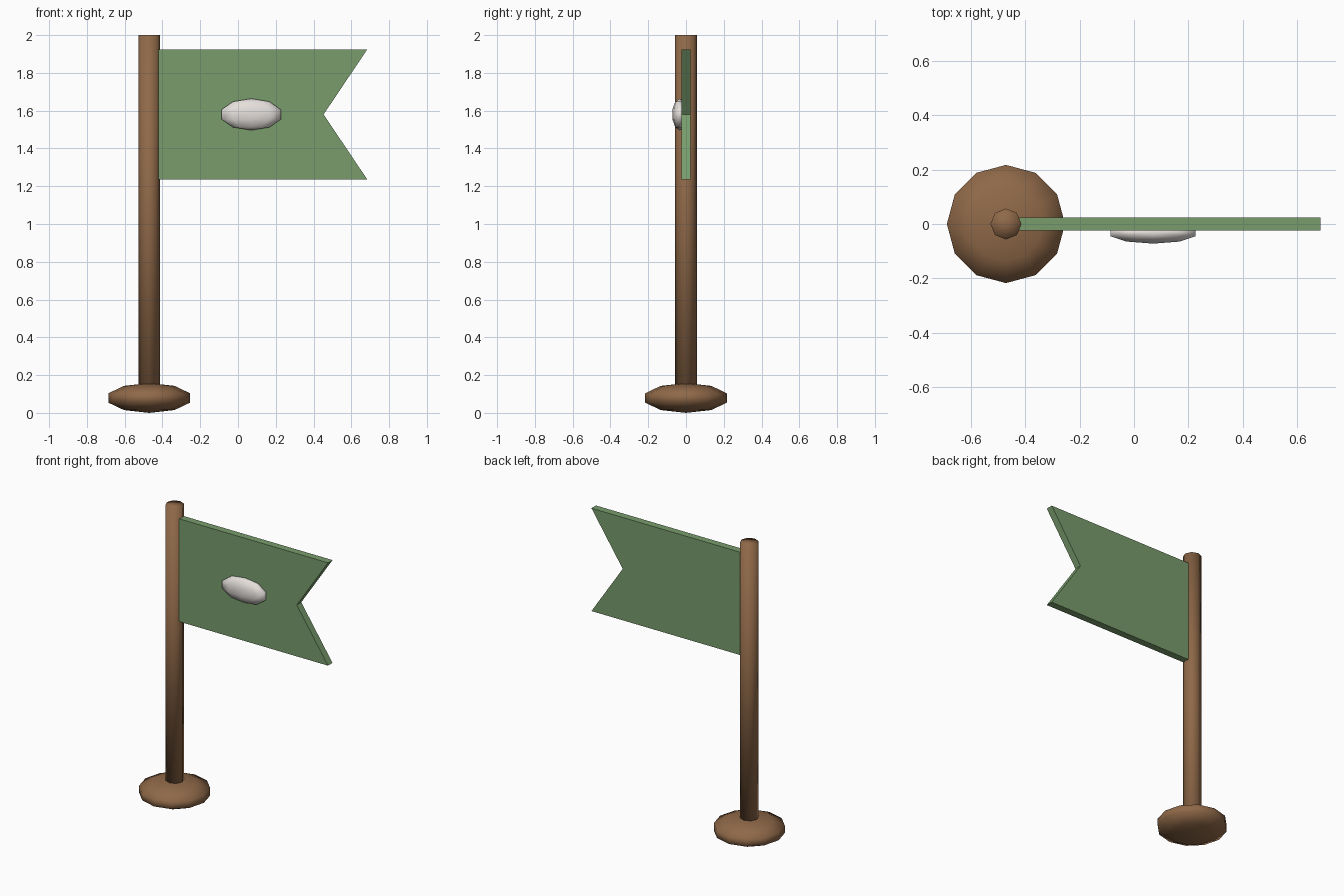
import bpy, bmesh
from math import sin, cos, pi

if "Cube" in bpy.data.objects:
    bpy.data.objects.remove(bpy.data.objects["Cube"])


def material(name, rgb):
    m = bpy.data.materials.new(name)
    m.diffuse_color = (*rgb, 1)
    m.use_nodes = True
    m.node_tree.nodes["Principled BSDF"].inputs["Base Color"].default_value = m.diffuse_color
    return m


WOOD = material("brown wood", (0.275, 0.14, 0.065))
CLOTH = material("green cloth", (0.19, 0.335, 0.15))
PALE = material("pale grey", (0.78, 0.74, 0.71))


def finish(name, bm, mat, smooth):
    bmesh.ops.recalc_face_normals(bm, faces=bm.faces)
    me = bpy.data.meshes.new(name)
    bm.to_mesh(me)
    bm.free()
    me.materials.append(mat)
    for p in me.polygons:
        p.use_smooth = smooth
    ob = bpy.data.objects.new(name, me)
    bpy.context.collection.objects.link(ob)
    return ob


def lathe(name, rings, bottom, top, sides, start, centre, scale, mat):
    """Turn (radius, z) rings about z, closed by a point at each end."""
    bm = bmesh.new()

    def place(x, y, z):
        return bm.verts.new([c + s * v for c, s, v in zip(centre, scale, (x, y, z))])

    loops = [[place(r * cos(start + 2 * pi * i / sides),
                    r * sin(start + 2 * pi * i / sides), z) for i in range(sides)]
             for r, z in rings]
    low, high = place(0, 0, bottom), place(0, 0, top)
    for i in range(sides):
        j = (i + 1) % sides
        bm.faces.new((low, loops[0][j], loops[0][i]))
        bm.faces.new((high, loops[-1][i], loops[-1][j]))
        for a, b in zip(loops, loops[1:]):
            bm.faces.new((a[i], a[j], b[j], b[i]))
    return finish(name, bm, mat, True)


# five-band ball profile shared by base and emblem
BALL = [(sin(pi * k / 5), -cos(pi * k / 5)) for k in range(1, 5)]

# round foot and eight-sided pole
lathe("base", BALL, -1, 1, 12, 0, (-0.47, 0, 0.079), (0.228, 0.228, 0.079), WOOD)
lathe("pole", [(0.057, 0.06), (0.057, 2)], 0.06, 2, 8, 0, (-0.47, 0, 0), (1, 1, 1), WOOD)

# swallow-tailed flag, extruded through its thickness
bm = bmesh.new()
outline = [(-0.42, 1.235), (0.685, 1.235), (0.453, 1.58), (0.685, 1.925), (-0.42, 1.925)]
face = bm.faces.new([bm.verts.new((x, -0.024, z)) for x, z in outline])
ext = bmesh.ops.extrude_face_region(bm, geom=[face])
bmesh.ops.translate(bm, vec=(0, 0.048, 0),
                    verts=[v for v in ext["geom"] if isinstance(v, bmesh.types.BMVert)])
finish("flag", bm, CLOTH, False)

# oval emblem on the front of the flag
lathe("emblem", BALL, -1, 1, 10, -pi / 2, (0.07, -0.033, 1.58), (0.173, 0.041, 0.084), PALE)
